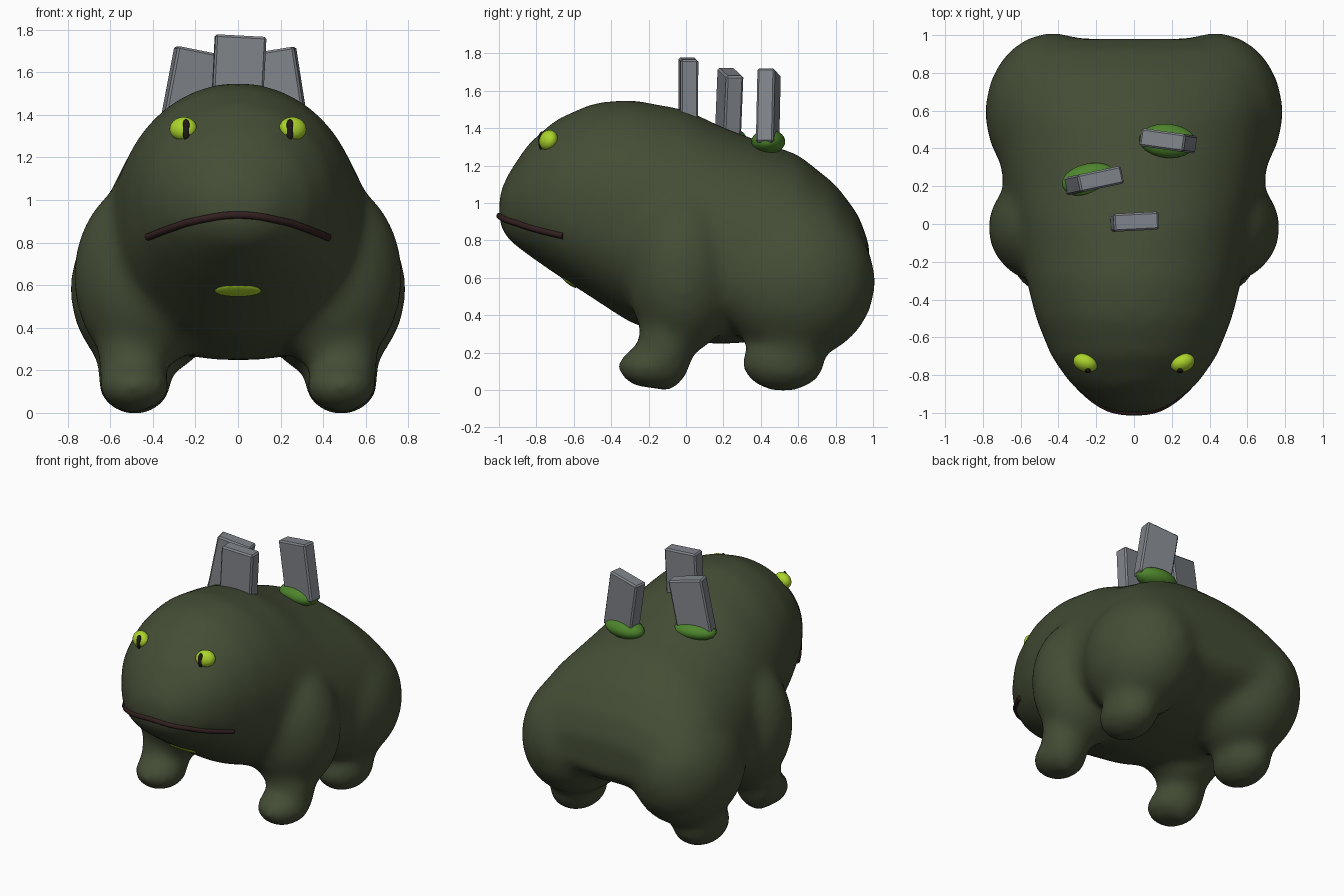
import bpy, bmesh, math
from mathutils import Matrix, Vector
from mathutils.bvhtree import BVHTree

if "Cube" in bpy.data.objects:
    bpy.data.objects.remove(bpy.data.objects["Cube"])


def material(name, colour):
    m = bpy.data.materials.new(name)
    m.use_nodes = True
    m.diffuse_color = (*colour, 1)
    bsdf = m.node_tree.nodes["Principled BSDF"]
    bsdf.inputs["Base Color"].default_value = (*colour, 1)
    bsdf.inputs["Roughness"].default_value = 0.8
    return m


SKIN = material("dark olive skin", (0.058, 0.074, 0.036))
LIME = material("lime", (0.41, 0.66, 0.025))
BLACK = material("pupil black", (0.014, 0.01, 0.008))
MAROON = material("mouth maroon", (0.032, 0.014, 0.014))
MOSS = material("moss green", (0.075, 0.235, 0.025))
STONE = material("stone grey", (0.22, 0.235, 0.26))


def add_ellipsoid(bm, centre, radii, rot=Matrix()):
    mat = Matrix.Translation(centre) @ rot @ Matrix.Diagonal((*radii, 1))
    bmesh.ops.create_uvsphere(bm, u_segments=28, v_segments=16, radius=1, matrix=mat)


def make_object(name, bm, mat, smooth=True):
    bmesh.ops.recalc_face_normals(bm, faces=bm.faces)
    me = bpy.data.meshes.new(name)
    bm.to_mesh(me)
    bm.free()
    me.materials.append(mat)
    for p in me.polygons:
        p.use_smooth = smooth
    ob = bpy.data.objects.new(name, me)
    bpy.context.collection.objects.link(ob)
    return ob


def ellipsoid(name, centre, radii, mat, rot=Matrix()):
    bm = bmesh.new()
    add_ellipsoid(bm, centre, radii, rot)
    return make_object(name, bm, mat)


# Torso and head: oval sections along y (y, half width, bottom, widest height, top)
SECTIONS = [
    (-1.0, .11, .88, .97, 1.05), (-.95, .21, .80, .98, 1.16),
    (-.85, .335, .725, 1.0, 1.31), (-.7, .44, .62, 1.02, 1.445),
    (-.5, .52, .49, 1.0, 1.535), (-.3, .57, .36, .95, 1.555),
    (0, .63, .255, .80, 1.50), (.2, .69, .245, .68, 1.405),
    (.4, .72, .26, .65, 1.33), (.6, .735, .31, .65, 1.26),
    (.8, .72, .40, .65, 1.10), (.92, .65, .46, .65, .94), (.98, .50, .53, .65, .78),
]
STEPS = 40
body_bm = bmesh.new()
rings = []
for y, w, low, mid, high in SECTIONS:
    ring = []
    for i in range(STEPS):
        a = math.tau * i / STEPS
        s = math.sin(a)
        if s < 0:                       # flattened underside
            z = mid - (mid - low) * abs(s) ** 0.75
        else:
            z = mid + (high - mid) * s
        ring.append(body_bm.verts.new((w * math.cos(a), y, z)))
    rings.append(ring)
for r0, r1 in zip(rings, rings[1:]):
    for i in range(STEPS):
        j = (i + 1) % STEPS
        body_bm.faces.new((r0[i], r0[j], r1[j], r1[i]))
body_bm.faces.new(rings[0])
body_bm.faces.new(rings[-1])

# Shoulders, haunches, legs and feet on both sides
for s in (-1, 1):
    for (x, y, z), radii in (
        ((.44, -.02, .64), (.335, .305, .45)),  # shoulder
        ((.43, .59, .58), (.36, .425, .42)),    # haunch
        ((.495, -.105, .26), (.165, .15, .27)), # front leg
        ((.485, -.18, .125), (.17, .19, .12)),  # front foot
        ((.49, .56, .28), (.18, .19, .24)),     # hind leg
        ((.485, .52, .145), (.175, .225, .155)),# hind foot
    ):
        add_ellipsoid(body_bm, (s * x, y, z), radii)

# Fuse everything into one soft skin
body = make_object("body", body_bm, SKIN)
remesh = body.modifiers.new("fuse", 'REMESH')
remesh.mode = 'VOXEL'
remesh.voxel_size = 0.028
remesh.use_smooth_shade = True
soften = body.modifiers.new("soften", 'SMOOTH')
soften.factor = 0.5
soften.iterations = 24
bpy.context.view_layer.update()
skin = BVHTree.FromObject(body, bpy.context.evaluated_depsgraph_get())


def on_skin(point):
    return skin.find_nearest(Vector(point))[0]


# Mouth: arched tube lying on the skin
curve = bpy.data.curves.new("mouth", 'CURVE')
curve.dimensions = '3D'
curve.bevel_depth = 0.018
curve.bevel_resolution = 2
curve.use_fill_caps = True
spline = curve.splines.new('POLY')
N = 24
spline.points.add(N)
for i, p in enumerate(spline.points):
    t = 2 * i / N - 1
    p.co = (*on_skin((.39 * t, -1 + .36 * t * t, .93 - .09 * t * t)), 1)
spline.use_smooth = True
curve.materials.append(MAROON)
bpy.context.collection.objects.link(bpy.data.objects.new("mouth", curve))

# Eyes with slit pupils
for s, side in ((-1, "right"), (1, "left")):
    tilt = (Matrix.Rotation(s * math.radians(20), 4, 'Z')
            @ Matrix.Rotation(math.radians(-20), 4, 'X'))
    ellipsoid(side + "_eye", (s * .257, -.735, 1.335), (.066, .047, .056), LIME, tilt)
    ellipsoid(side + "_pupil", (s * .244, -.772, 1.332), (.019, .018, .05), BLACK)

# Small pale patch lying flat on the sloping throat
ellipsoid("throat_patch", on_skin((0, -.62, .58)), (.11, .045, .009), LIME,
          Matrix.Rotation(math.radians(-36), 4, 'X'))


# Standing stones leaning on the back
def stone(name, centre, lean, turn):
    bm = bmesh.new()
    rot = (Matrix.Rotation(math.radians(turn), 4, 'Z')
           @ Matrix.Rotation(math.radians(lean), 4, 'Y'))
    bmesh.ops.create_cube(bm, size=1, matrix=Matrix.Translation(centre) @ rot
                          @ Matrix.Diagonal((.24, .095, .4, 1)))
    bmesh.ops.bevel(bm, geom=bm.edges[:], offset=.01, segments=1, affect='EDGES')
    make_object(name, bm, STONE, smooth=False)


stone("middle_stone", (.002, .012, 1.573), 3, 3)
stone("right_stone", (-.213, .23, 1.505), 11, 12)
stone("left_stone", (.181, .44, 1.505), -9, -8)

# Moss cushions around the outer stones
for name, centre, radii, turn in (
    ("right_moss", (-.237, .235, 1.342), (.147, .085, .058), 12),
    ("left_moss", (.178, .44, 1.328), (.15, .09, .066), -5),
):
    ellipsoid(name, centre, radii, MOSS, Matrix.Rotation(math.radians(turn), 4, 'Z'))
